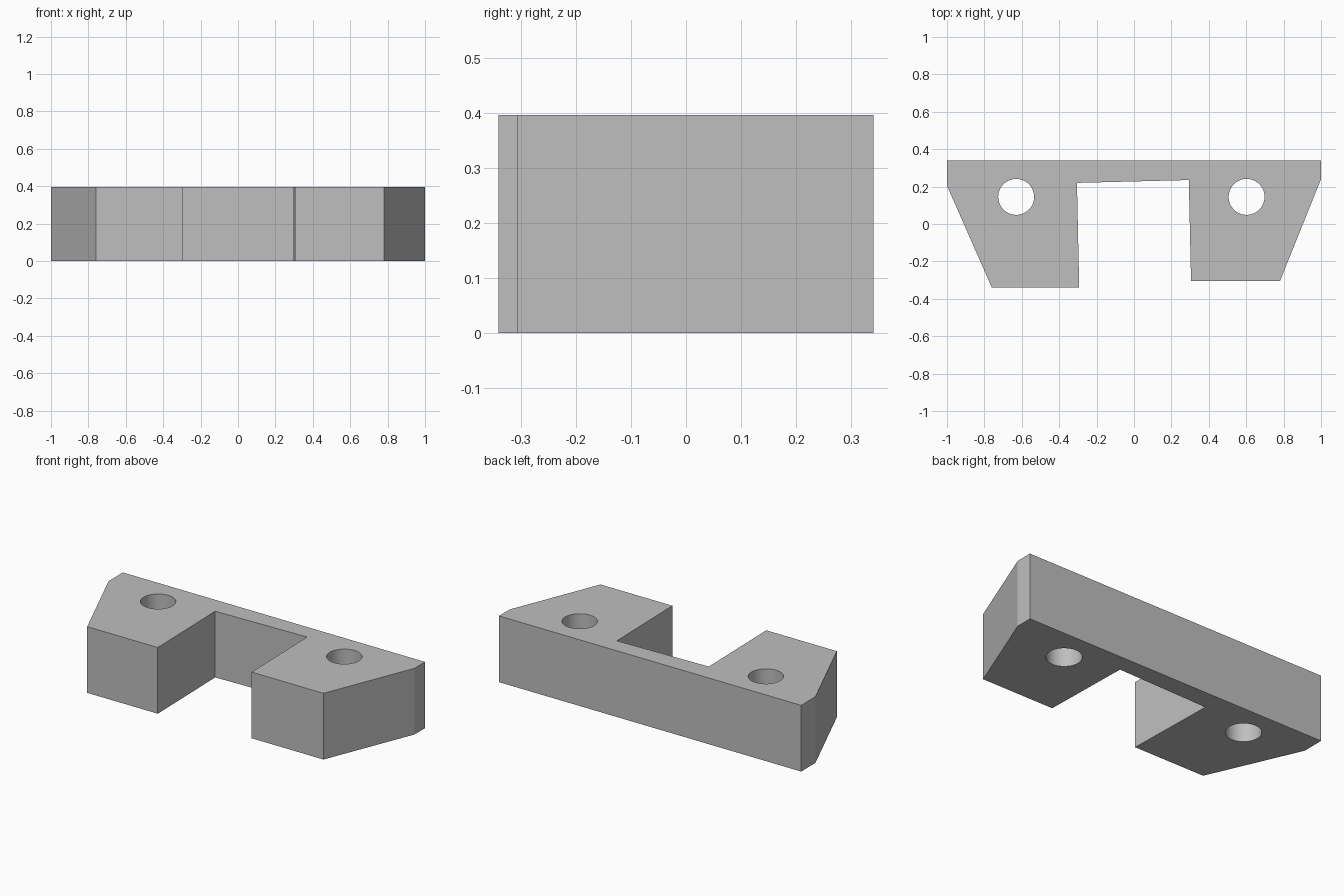
import bpy
import bmesh
from math import radians

HEIGHT = 0.396

# Remove the default object
cube = bpy.data.objects.get("Cube")
if cube:
    bpy.data.objects.remove(cube, do_unlink=True)

# Single plain grey
grey = bpy.data.materials.new("plain grey")
grey.use_nodes = True
colour = (0.52, 0.52, 0.52, 1)
grey.diffuse_color = colour
grey.node_tree.nodes["Principled BSDF"].inputs["Base Color"].default_value = colour

# Bracket plate: outline with a back bar and two tapered legs
outline = [(-1, 0.34), (-1, 0.205), (-0.76, -0.34), (-0.293, -0.34),
           (-0.305, 0.22), (0.293, 0.235), (0.305, -0.306),
           (0.78, -0.306), (1, 0.24), (1, 0.34)]
bm = bmesh.new()
base = bm.faces.new([bm.verts.new((x, y, 0)) for x, y in outline])
top = bmesh.ops.extrude_face_region(bm, geom=[base])["geom"]
bmesh.ops.translate(bm, vec=(0, 0, HEIGHT),
                    verts=[v for v in top if isinstance(v, bmesh.types.BMVert)])
bmesh.ops.recalc_face_normals(bm, faces=bm.faces)
mesh = bpy.data.meshes.new("bracket")
bm.to_mesh(mesh)
bm.free()
mesh.materials.append(grey)
bracket = bpy.data.objects.new("bracket", mesh)
bpy.context.collection.objects.link(bracket)


# Round through-hole in each leg
def drill(name, x, y):
    bpy.ops.mesh.primitive_cylinder_add(vertices=64, radius=0.096, depth=1,
                                        location=(x, y, HEIGHT / 2))
    cutter = bpy.context.object
    cutter.name = name
    cutter.data.materials.append(grey)
    cut = bracket.modifiers.new(name, "BOOLEAN")
    cut.operation = "DIFFERENCE"
    cut.solver = "EXACT"
    cut.object = cutter
    bpy.ops.object.select_all(action="DESELECT")
    bpy.context.view_layer.objects.active = bracket
    bracket.select_set(True)
    bpy.ops.object.modifier_apply(modifier=name)
    bpy.data.objects.remove(cutter, do_unlink=True)


drill("right_hole", -0.63, 0.145)
drill("left_hole", 0.602, 0.145)

# Smooth hole walls, crisp corners
bpy.ops.object.shade_smooth_by_angle(angle=radians(15))
